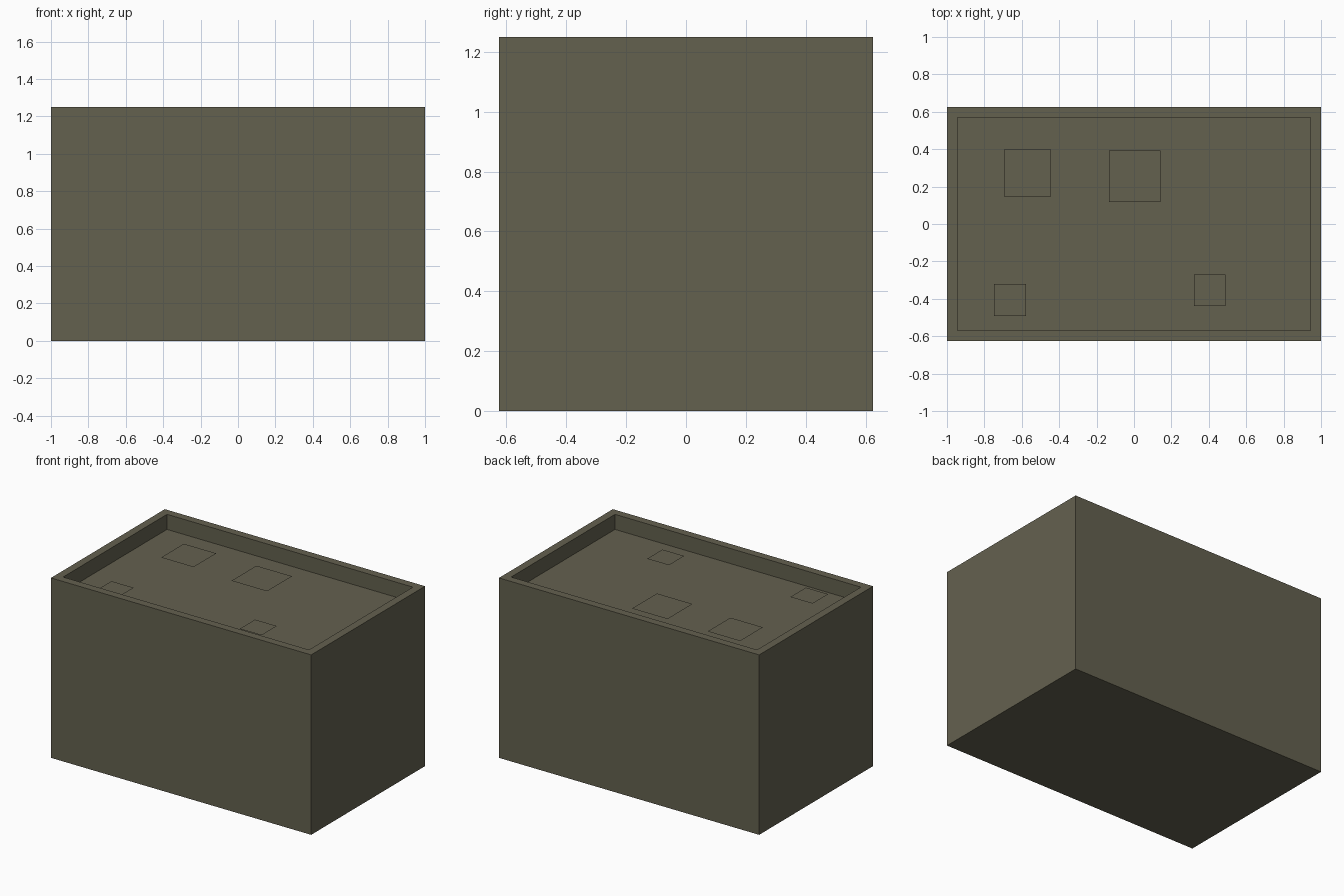
import bpy, bmesh

if "Cube" in bpy.data.objects:
    bpy.data.objects.remove(bpy.data.objects["Cube"])

mat = bpy.data.materials.new("dark olive grey")
mat.diffuse_color = (0.127, 0.119, 0.078, 1)
mat.use_nodes = True
mat.node_tree.nodes["Principled BSDF"].inputs["Base Color"].default_value = mat.diffuse_color

W, D, H = 2.0, 1.25, 1.25
RIM, DEPTH = 0.055, 0.105


def add_object(name, bm):
    mesh = bpy.data.meshes.new(name)
    bm.to_mesh(mesh)
    bm.free()
    mesh.materials.append(mat)
    obj = bpy.data.objects.new(name, mesh)
    bpy.context.collection.objects.link(obj)
    return obj


# Crate body: a box whose top is inset to a rim and sunk
bm = bmesh.new()
bmesh.ops.create_cube(bm, size=1)
for v in bm.verts:
    v.co = (v.co.x * W, v.co.y * D, (v.co.z + 0.5) * H)
bm.normal_update()
top = max(bm.faces, key=lambda f: f.calc_center_median().z)
bmesh.ops.inset_region(bm, faces=[top], thickness=RIM, use_even_offset=True)
floor = bmesh.ops.extrude_discrete_faces(bm, faces=[top])["faces"][0]
for v in floor.verts:
    v.co.z = H - DEPTH
bm.normal_update()
add_object("crate_body", bm)

# Flat square sheets lying just above the sunken floor: centre x, y, size
for i, (x, y, s) in enumerate([(-0.57, 0.273, 0.25), (0.004, 0.255, 0.274),
                               (-0.663, -0.406, 0.172), (0.404, -0.354, 0.168)]):
    bm = bmesh.new()
    bmesh.ops.create_grid(bm, x_segments=1, y_segments=1, size=s / 2)
    for v in bm.verts:
        v.co.x += x
        v.co.y += y
        v.co.z = H - 0.072
    add_object(f"square_sheet_{i + 1}", bm)
